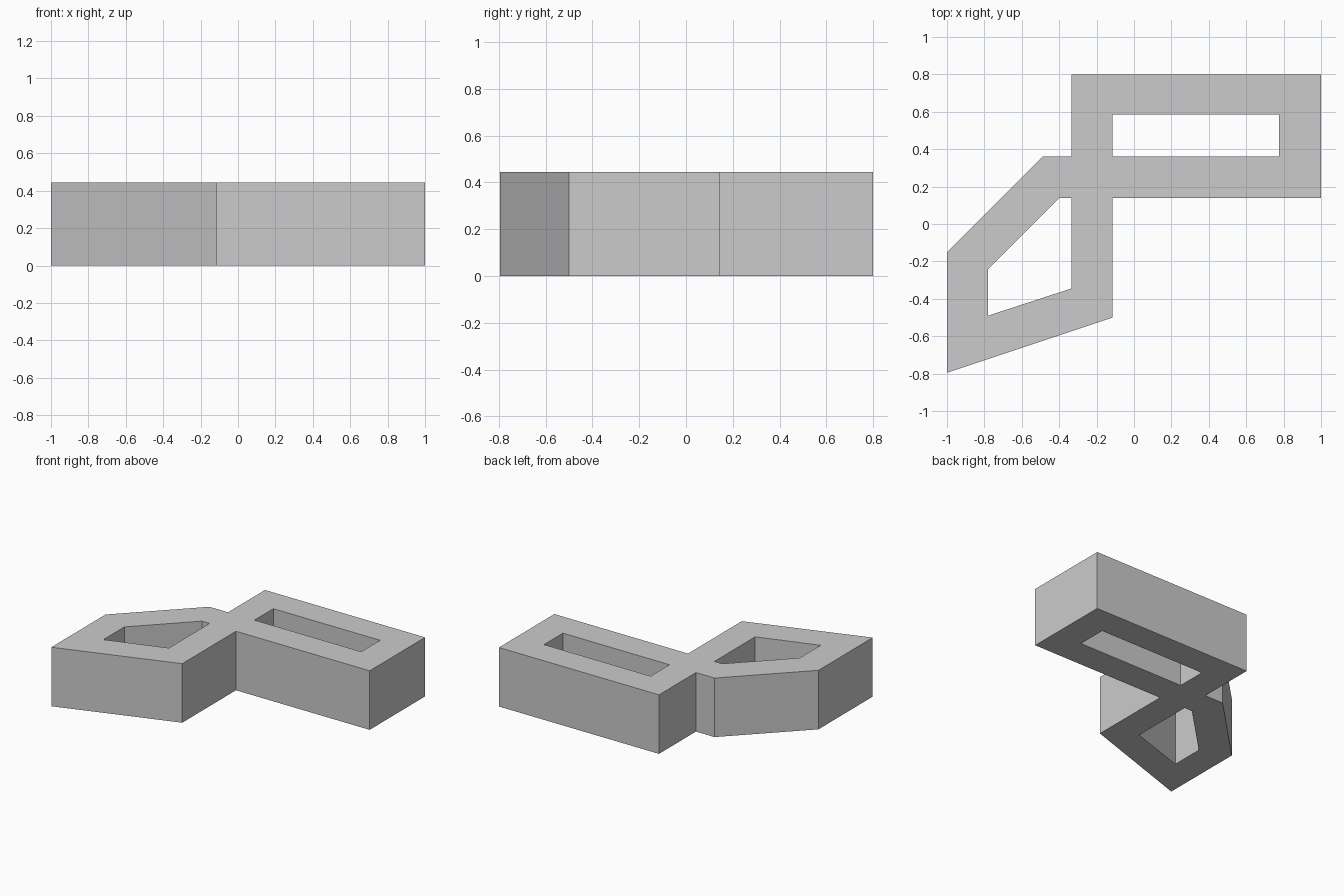
import bpy
import bmesh

cube = bpy.data.objects.get("Cube")
if cube:
    bpy.data.objects.remove(cube, do_unlink=True)

HEIGHT = 0.445

grey = bpy.data.materials.new("plain grey")
grey.use_nodes = True
grey.diffuse_color = (0.6, 0.6, 0.6, 1)
grey.node_tree.nodes["Principled BSDF"].inputs["Base Color"].default_value = (0.6, 0.6, 0.6, 1)

# Plan of the walls: outer outline and the two courtyards
outline = [(-1, -0.795), (-0.115, -0.5), (-0.115, 0.14), (1, 0.14), (1, 0.8),
           (-0.335, 0.8), (-0.335, 0.36), (-0.49, 0.36), (-1, -0.15)]
long_court = [(-0.115, 0.36), (0.775, 0.36), (0.775, 0.585), (-0.115, 0.585)]
angled_court = [(-0.78, -0.49), (-0.335, -0.345), (-0.335, 0.14),
                (-0.4, 0.14), (-0.78, -0.24)]


def add_loop(bm, points):
    verts = [bm.verts.new((x, y, 0)) for x, y in points]
    return [bm.edges.new((a, b)) for a, b in zip(verts, verts[1:] + verts[:1])]


# Fill the plan between the loops, then raise it to full height
bm = bmesh.new()
edges = [e for loop in (outline, long_court, angled_court) for e in add_loop(bm, loop)]
bmesh.ops.triangle_fill(bm, edges=edges, use_beauty=True)
raised = bmesh.ops.extrude_face_region(bm, geom=bm.faces[:], use_keep_orig=True)
top = [g for g in raised["geom"] if isinstance(g, bmesh.types.BMVert)]
bmesh.ops.translate(bm, verts=top, vec=(0, 0, HEIGHT))
bmesh.ops.recalc_face_normals(bm, faces=bm.faces[:])

mesh = bpy.data.meshes.new("courtyard_block")
bm.to_mesh(mesh)
bm.free()
mesh.materials.append(grey)
block = bpy.data.objects.new("courtyard_block", mesh)
bpy.context.collection.objects.link(block)
